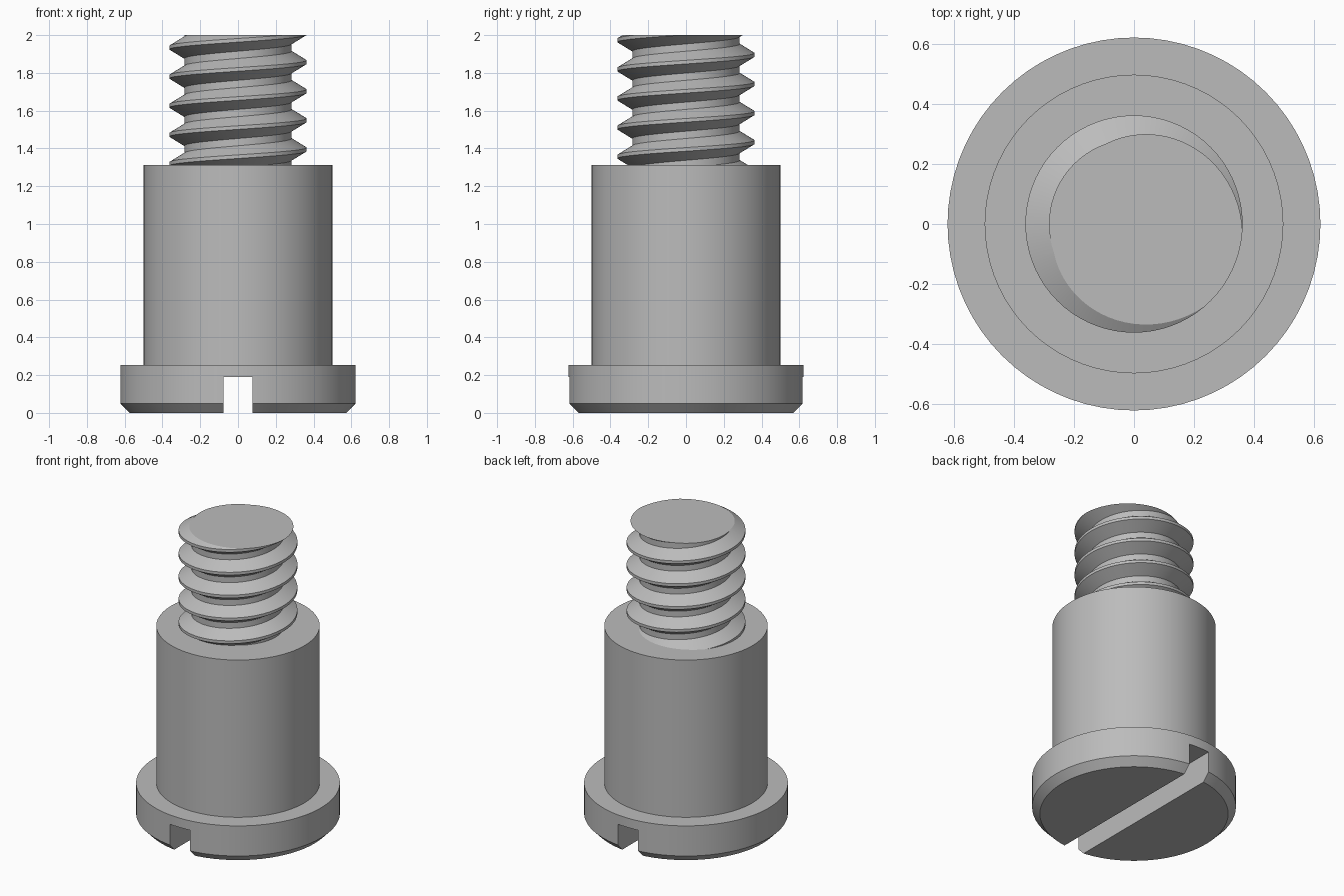
import bpy
import bmesh
from math import cos, sin, pi, radians

SEGMENTS = 72

cube = bpy.data.objects.get("Cube")
if cube:
    bpy.data.objects.remove(cube, do_unlink=True)

steel = bpy.data.materials.new("grey_steel")
steel.use_nodes = True
steel.diffuse_color = (0.5, 0.5, 0.5, 1)
steel.node_tree.nodes["Principled BSDF"].inputs["Base Color"].default_value = steel.diffuse_color


def finish(bm, name):
    """Turn a bmesh into a steel object with crisp edges."""
    bmesh.ops.recalc_face_normals(bm, faces=bm.faces)
    mesh = bpy.data.meshes.new(name)
    bm.to_mesh(mesh)
    bm.free()
    mesh.materials.append(steel)
    obj = bpy.data.objects.new(name, mesh)
    bpy.context.collection.objects.link(obj)
    return obj


def activate(obj):
    bpy.ops.object.select_all(action='DESELECT')
    obj.select_set(True)
    bpy.context.view_layer.objects.active = obj


def smooth(obj):
    activate(obj)
    bpy.ops.object.shade_smooth_by_angle(angle=radians(30))


def lathe(name, profile):
    """Solid of revolution from (radius, z) points, bottom to top."""
    bm = bmesh.new()
    rings = [[bm.verts.new((r * cos(2 * pi * i / SEGMENTS), r * sin(2 * pi * i / SEGMENTS), z))
              for i in range(SEGMENTS)] for r, z in profile]
    for low, high in zip(rings, rings[1:]):
        for i in range(SEGMENTS):
            j = (i + 1) % SEGMENTS
            bm.faces.new((low[i], low[j], high[j], high[i]))
    bm.faces.new(rings[0])
    bm.faces.new(rings[-1])
    return finish(bm, name)


# Chamfered head
head = lathe("head", [(0.575, 0), (0.623, 0.05), (0.623, 0.253)])

# Screwdriver slot across the head, front to back
bm = bmesh.new()
bmesh.ops.create_cube(bm, size=1)
bmesh.ops.scale(bm, vec=(0.152, 2, 0.38), verts=bm.verts)
cutter = finish(bm, "slot_cutter")
cutter.hide_render = True
slot = head.modifiers.new("slot", 'BOOLEAN')
slot.operation = 'DIFFERENCE'
slot.solver = 'EXACT'
slot.object = cutter
activate(head)
bpy.ops.object.modifier_apply(modifier=slot.name)
bpy.data.objects.remove(cutter, do_unlink=True)
smooth(head)

# Plain cylindrical shoulder
smooth(lathe("shoulder", [(0.499, 0.253), (0.499, 1.313)]))

# Right-hand thread: one tooth profile swept along a helix
PITCH, CREST, ROOT = 0.154, 0.363, 0.284
BOTTOM, TOP = 1.313, 2.0
CREST_Z = 1.395 - 2 * PITCH            # crest height on the +x side
tooth = [(CREST, -1 / 16), (CREST, 1 / 16), (ROOT, 3 / 8), (ROOT, 5 / 8), (CREST, 15 / 16)]
bm = bmesh.new()
previous = None
for step in range(8 * SEGMENTS + 1):
    turn = step / SEGMENTS
    angle = 2 * pi * turn
    row = [bm.verts.new((r * cos(angle), r * sin(angle), CREST_Z + (turn + h) * PITCH))
           for r, h in tooth]
    if previous:
        for k in range(len(tooth) - 1):
            bm.faces.new((previous[k], row[k], row[k + 1], previous[k + 1]))
    previous = row
bmesh.ops.remove_doubles(bm, verts=bm.verts, dist=0.0001)

# Trim the thread flat at both ends and cap it
for z, direction in ((BOTTOM, -1), (TOP, 1)):
    cut = bmesh.ops.bisect_plane(bm, geom=bm.verts[:] + bm.edges[:] + bm.faces[:], dist=0.00001,
                                 plane_co=(0, 0, z), plane_no=(0, 0, direction), clear_outer=True)
    rim = [e for e in cut["geom_cut"] if isinstance(e, bmesh.types.BMEdge)]
    bmesh.ops.contextual_create(bm, geom=rim)
smooth(finish(bm, "thread"))
